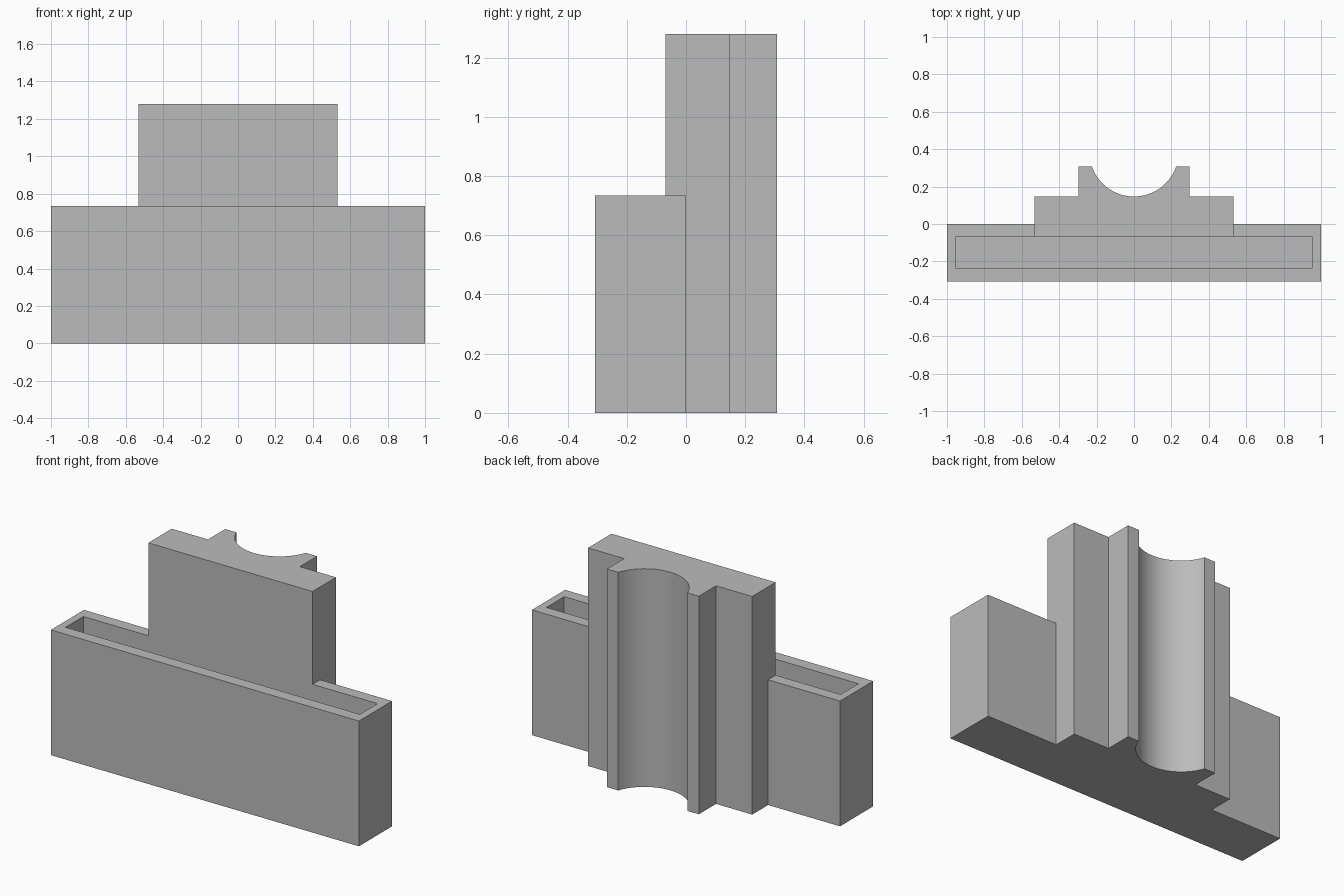
import bpy
import bmesh
from math import asin, sin, cos, radians

default = bpy.data.objects.get("Cube")
if default:
    bpy.data.objects.remove(default, do_unlink=True)

# Main dimensions
FRONT, BACK = -0.307, 0.307
TRAY_H, TOTAL_H, FLOOR = 0.735, 1.28, 0.07
PANEL_FRONT, PANEL_BACK = -0.07, 0.147
PANEL_X, RIB_X, GROOVE_X = 0.533, 0.298, 0.225

grey = bpy.data.materials.new("plain grey")
grey.use_nodes = True
colour = (0.5, 0.5, 0.5, 1)
grey.diffuse_color = colour
grey.node_tree.nodes["Principled BSDF"].inputs["Base Color"].default_value = colour


def prism(name, outline, bottom, top):
    """Extrude a counter-clockwise plan outline between two heights."""
    bm = bmesh.new()
    face = bm.faces.new([bm.verts.new((x, y, bottom)) for x, y in outline])
    raised = bmesh.ops.extrude_face_region(bm, geom=[face])["geom"]
    verts = [v for v in raised if isinstance(v, bmesh.types.BMVert)]
    bmesh.ops.translate(bm, verts=verts, vec=(0, 0, top - bottom))
    bmesh.ops.recalc_face_normals(bm, faces=bm.faces)
    mesh = bpy.data.meshes.new(name)
    bm.to_mesh(mesh)
    bm.free()
    mesh.materials.append(grey)
    obj = bpy.data.objects.new(name, mesh)
    bpy.context.collection.objects.link(obj)
    return obj


def rectangle(half_x, y0, y1):
    return [(-half_x, y0), (half_x, y0), (half_x, y1), (-half_x, y1)]


def combine(target, helper, operation):
    """Apply a boolean and discard the helper."""
    mod = target.modifiers.new(operation.lower(), 'BOOLEAN')
    mod.operation, mod.solver, mod.object = operation, 'EXACT', helper
    bpy.context.view_layer.objects.active = target
    bpy.ops.object.modifier_apply(modifier=mod.name)
    bpy.data.objects.remove(helper, do_unlink=True)


# Long tray block
holder = prism("tray_and_back_panel", rectangle(1, FRONT, 0), 0, TRAY_H)

# Back panel with a rear rib hollowed by a round groove
depth = BACK - PANEL_BACK
radius = (GROOVE_X ** 2 + depth ** 2) / (2 * depth)
sweep = asin(GROOVE_X / radius)
steps = 40
groove = [(radius * sin(a), PANEL_BACK + radius * (1 - cos(a)))
          for a in (sweep * (1 - 2 * i / steps) for i in range(steps + 1))]
right_half = [(PANEL_X, PANEL_FRONT), (PANEL_X, PANEL_BACK),
              (RIB_X, PANEL_BACK), (RIB_X, BACK)]
left_half = [(-x, y) for x, y in reversed(right_half)]
panel = prism("back_panel", right_half + groove + left_half, 0, TOTAL_H)
combine(holder, panel, 'UNION')

# Open slot in the tray, flush with the panel front
slot = prism("slot_cutter", rectangle(0.955, -0.235, PANEL_FRONT), FLOOR, TOTAL_H + 0.1)
combine(holder, slot, 'DIFFERENCE')

# Smooth only the groove
holder.select_set(True)
bpy.context.view_layer.objects.active = holder
bpy.ops.object.shade_smooth_by_angle(angle=radians(30))
